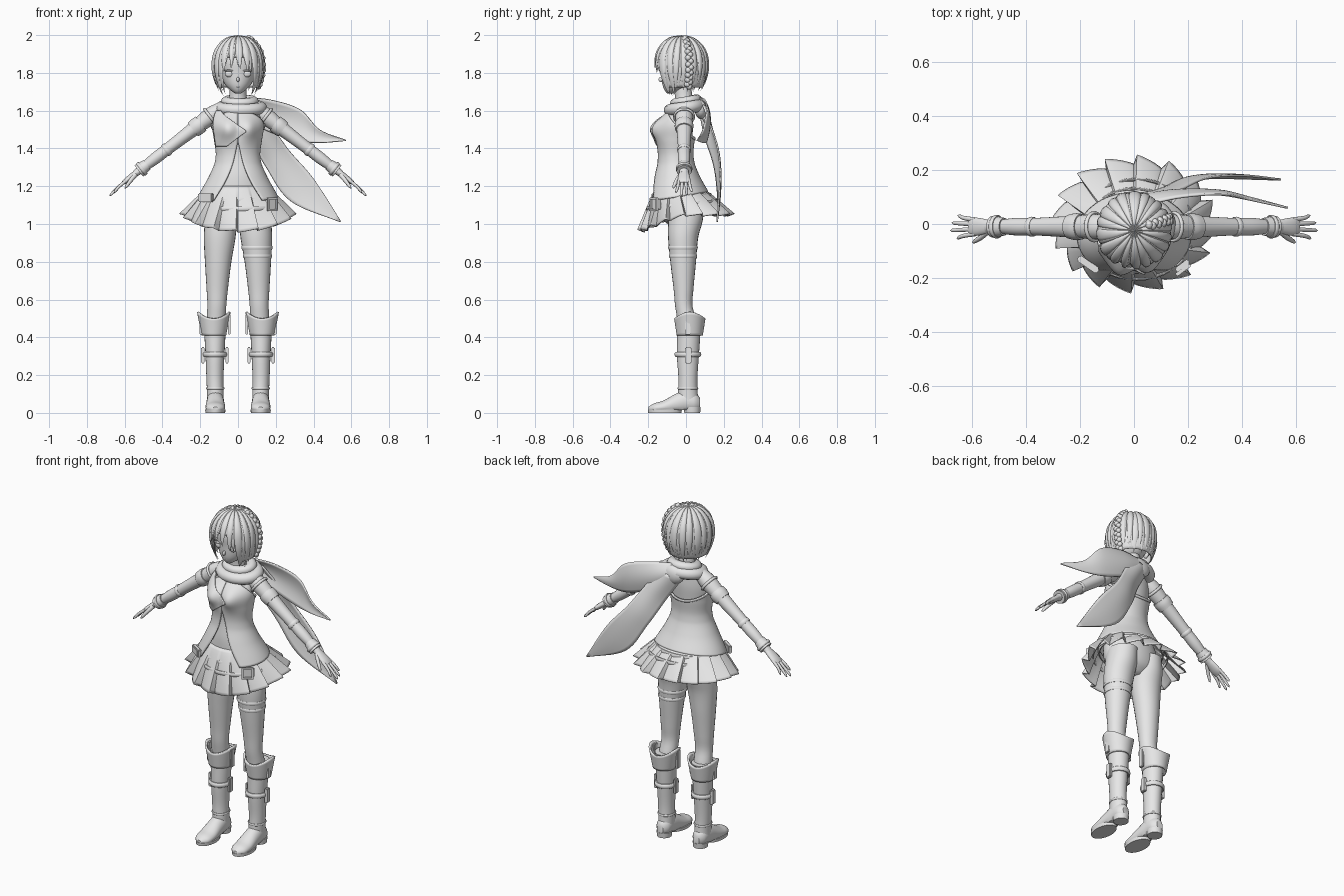
import bpy, bmesh, random
from math import sin, cos, pi, exp, radians
from mathutils import Matrix, Vector

random.seed(4)
if "Cube" in bpy.data.objects:
    bpy.data.objects.remove(bpy.data.objects["Cube"])

grey = bpy.data.materials.new("plain_grey")
grey.use_nodes = True
grey.diffuse_color = (0.8, 0.8, 0.8, 1)
grey.node_tree.nodes["Principled BSDF"].inputs["Base Color"].default_value = (0.8, 0.8, 0.8, 1)
made = []
ID = Matrix.Identity(4)


def finish(name, bm, thick=0, mirror=False):
    bmesh.ops.remove_doubles(bm, verts=bm.verts, dist=1e-5)
    bmesh.ops.recalc_face_normals(bm, faces=bm.faces)
    me = bpy.data.meshes.new(name)
    bm.to_mesh(me)
    bm.free()
    me.materials.append(grey)
    ob = bpy.data.objects.new(name, me)
    bpy.context.collection.objects.link(ob)
    if thick:
        mod = ob.modifiers.new("Thickness", "SOLIDIFY")
        mod.thickness, mod.offset = thick, 0
    if mirror:
        ob.modifiers.new("Mirror", "MIRROR").use_mirror_merge = False
    made.append(ob)


def sheet(name, fn, nu, nv, wrap_u=True, wrap_v=False, caps=False, **kw):
    """Grid surface from fn(u, v), with u across and v along."""
    bm = bmesh.new()
    cu, cv = (nu if wrap_u else nu + 1), (nv if wrap_v else nv + 1)
    g = [[bm.verts.new(fn(i / nu, j / nv)) for i in range(cu)] for j in range(cv)]
    for j in range(nv):
        for i in range(nu):
            a, b = (i + 1) % cu, (j + 1) % cv
            bm.faces.new((g[j][i], g[j][a], g[b][a], g[b][i]))
    if caps:
        bm.faces.new(g[0])
        bm.faces.new(g[-1])
    finish(name, bm, **kw)


def curve(rows, k):
    """Smooth interpolation of table rows keyed by their first column."""
    r = sorted(rows)
    n = len(r)
    k = min(max(k, r[0][0]), r[-1][0])
    i = max(j for j in range(n - 1) if r[j][0] <= k)
    h = r[i + 1][0] - r[i][0]
    t = (k - r[i][0]) / h

    def slope(j, c):
        a, b = r[max(j - 1, 0)], r[min(j + 1, n - 1)]
        return (b[c] - a[c]) / (b[0] - a[0])
    return [(1 + 2 * t) * (1 - t) ** 2 * r[i][c] + t * (1 - t) ** 2 * h * slope(i, c)
            + t * t * (3 - 2 * t) * r[i + 1][c] - t * t * (1 - t) * h * slope(i + 1, c)
            for c in range(1, len(r[0]))]


def loft(name, rows, n=24, m=24, M=ID, floor=-9, caps=True, **kw):
    """Rows are (height, centre x, centre y, radius x, radius y)."""
    z0, z1 = min(r[0] for r in rows), max(r[0] for r in rows)

    def fn(u, v):
        z = z0 + (z1 - z0) * v
        x, y, rx, ry = curve(rows, z)
        p = M @ Vector((x + max(rx, .001) * cos(2 * pi * u), y + max(ry, .001) * sin(2 * pi * u), z))
        p.z = max(p.z, floor)
        return p
    sheet(name, fn, n, m, caps=caps, **kw)


def ring(name, c, rx, ry, r, h, M=ID, lift=0, **kw):
    def fn(u, v):
        a, b = 2 * pi * u, 2 * pi * v
        return M @ Vector((c[0] + (rx + r * cos(b)) * cos(a), c[1] + (ry + r * cos(b)) * sin(a),
                           c[2] + h * sin(b) + lift * sin(a)))
    sheet(name, fn, 40, 10, wrap_v=True, **kw)


def blob(name, places, **kw):
    bm = bmesh.new()
    for loc, size in places:
        bmesh.ops.create_uvsphere(bm, u_segments=14, v_segments=9, radius=1,
                                  matrix=Matrix.Translation(loc) @ Matrix.Diagonal((*size, 1)))
    finish(name, bm, **kw)


def box(name, loc, size, turn=0, **kw):
    bm = bmesh.new()
    bmesh.ops.create_cube(bm, matrix=Matrix.Translation(loc) @ Matrix.Rotation(turn, 4, "Z")
                          @ Matrix.Diagonal((*size, 1)))
    bmesh.ops.bevel(bm, geom=bm.edges[:], offset=min(size) * .2, segments=2, affect="EDGES")
    finish(name, bm, **kw)


# Torso: one surface that the clothes also follow
BODY = [(.98, -.02, .06, .05), (1.02, -.025, .14, .095), (1.08, -.03, .165, .115), (1.15, -.035, .16, .115),
        (1.25, -.05, .13, .10), (1.36, -.055, .105, .082), (1.45, -.055, .115, .088),
        (1.53, -.05, .125, .088), (1.6, -.025, .105, .06), (1.64, -.01, .055, .048), (1.74, -.02, .042, .045)]


def torso(a, z, off=0):
    cy, rx, ry = curve(BODY, z)
    x, y = (rx + off) * cos(a), cy + (ry + off) * sin(a)
    y -= .036 * max(0, -sin(a)) * exp(-((abs(x) - .06) / .045) ** 2 - ((z - 1.5) / .055) ** 2)
    return Vector((x, y, z))


sheet("torso", lambda u, v: torso(2 * pi * u, .98 + .76 * v), 48, 60, caps=True)


def jacket(u, v):
    gap = .01 + .62 * min(1, max(0, (1.43 - (1.6 - .48 * v)) / .31))
    a = -pi / 2 + gap + u * (2 * pi - 2 * gap)
    top, low = 1.525 - .075 * sin(a), 1.145 + .025 * sin(a)
    z = top + (low - top) * v
    return torso(a, z, .009 + .045 * max(0, (1.32 - z) / .2) ** 1.3)


sheet("jacket", jacket, 64, 40, wrap_u=False, thick=.008)


def chest_flap(u, v):
    a = -pi / 2 - 1.15 + u * (1.5 - 2 * abs(v - .42))
    return torso(a, 1.41 + .19 * v, .018)


sheet("chest_flap", chest_flap, 20, 20, wrap_u=False, thick=.007)
sheet("back_trim", lambda u, v: torso(pi * u, 1.525 - .075 * sin(pi * u) + .014 * (v - .5), .014),
      32, 2, wrap_u=False, thick=.008)


# Pleated skirt, lower at the front
def skirt(u, v):
    a = 2 * pi * u
    f = (u * 16 + .002) % 1
    k = 1 + .16 * v * (f - .5)
    s = v ** .85
    hem = 1.04 - .085 * max(0, -sin(a)) ** 1.3 + .015 * f
    return ((.145 + .145 * s) * k * cos(a), -.04 * (1 - v) + (.11 + .13 * s) * k * sin(a), 1.2 + (hem - 1.2) * v)


sheet("skirt", skirt, 160, 14, thick=.006)
ring("belt", (0, -.025, 1.135), .185, .155, .007, .018, lift=.012)
ring("hip_strap", (.01, -.02, 1.1), .215, .185, .006, .012, lift=.02)
box("belt_pouch", (-.17, -.15, 1.14), (.09, .025, .045), -.6)
box("buckle_plate", (.18, -.155, 1.105), (.06, .02, .055), .65)
for k in (-1, 1):
    box("buckle_bar", (.182 + k * .022, -.17 + k * .016, 1.105), (.01, .014, .07), .65)
    box("buckle_rail", (.182, -.17, 1.105 + k * .03), (.055, .014, .01), .65)

# Legs, with a garter on the left one
LEG = [(1.1, .085, .0, .08, .095), (1.02, .09, -.003, .085, .092), (.93, .097, -.015, .084, .08),
       (.8, .105, -.015, .07, .068), (.65, .11, -.013, .056, .052), (.57, .112, -.012, .05, .046),
       (.48, .116, .005, .05, .05), (.3, .12, .01, .04, .045)]
loft("legs", LEG, m=40, mirror=True)
for z in (.83, .875):
    x, y, rx, ry = curve(LEG, z)
    ring("stocking_band", (x, y, z), rx, ry, .004, .01)

# Boots
loft("boots", [(.5, .122, .018, .058, .064), (.4, .122, .014, .055, .061), (.3, .122, .01, .05, .058),
               (.18, .122, .01, .045, .05), (.1, .12, .01, .044, .052), (.05, .12, .012, .044, .056)], mirror=True)
FOOT = Matrix.Rotation(pi / 2, 4, "X")
loft("feet", [(-.075, .12, .05, .02, .03), (-.05, .12, .055, .04, .05), (0, .12, .06, .045, .06),
              (.05, .12, .048, .048, .055), (.12, .12, .03, .052, .035), (.17, .12, .024, .044, .026),
              (.198, .12, .02, .015, .012)], M=FOOT, floor=.015, mirror=True)
loft("toe_soles", [(0, .12, -.112, .052, .088), (.018, .12, -.112, .054, .09)], m=2, mirror=True)
loft("heels", [(0, .12, .033, .04, .042), (.03, .12, .033, .043, .045)], m=2, mirror=True)


def cuff(u, v):
    a = 2 * pi * u
    z = .41 + (.09 + .035 * cos(a) ** 2) * v
    return (.128 + (.06 + .024 * v) * cos(a), .02 + (.064 + .014 * v) * sin(a), z)


sheet("boot_cuffs", cuff, 40, 8, thick=.01, mirror=True)
ring("boot_straps", (.122, .01, .31), .056, .062, .009, .014, mirror=True)
ring("ankle_seams", (.12, .01, .13), .045, .051, .004, .006, mirror=True)
for side in (-1, 1):
    box("boot_buckles", (.122 + side * .064, .012, .305), (.018, .032, .085), mirror=True)
    box("cuff_tabs", (.122 + side * .076, .01, .47), (.014, .03, .11), mirror=True)

# Arms, built along a slanted local axis
ARM = Matrix.Translation((.14, -.01, 1.575)) @ Matrix.Rotation(radians(127.4), 4, "Y")
loft("arms", [(-.06, 0, 0, .035, .04), (0, 0, 0, .046, .047), (.08, 0, 0, .04, .042), (.2, 0, 0, .034, .036),
              (.3, 0, 0, .031, .032), (.38, 0, 0, .031, .032), (.46, 0, 0, .023, .025), (.51, 0, 0, .017, .024)],
     m=32, M=ARM, mirror=True)
loft("palms", [(.49, 0, 0, .016, .022), (.53, 0, 0, .016, .03), (.57, 0, 0, .014, .034), (.592, 0, 0, .009, .03)],
     M=ARM, m=10, mirror=True)
for y, tip in ((-.027, .66), (-.009, .69), (.009, .683), (.026, .655)):
    loft("fingers", [(.565, 0, y, .009, .009), (.62, .002, y * 1.25, .008, .008),
                     (tip - .006, .01, y * 1.55, .006, .006), (tip, .011, y * 1.6, .001, .001)],
         n=10, m=10, M=ARM, mirror=True)
loft("thumbs", [(.505, .004, -.016, .012, .012), (.55, .014, -.04, .011, .011), (.592, .026, -.056, .007, .007),
                (.6, .028, -.058, .001, .001)], n=10, m=10, M=ARM, mirror=True)
loft("sleeve_bands", [(.07, 0, 0, .046, .048), (.095, 0, 0, .048, .05), (.125, 0, 0, .044, .045)], m=6, M=ARM,
     mirror=True)
loft("wrist_cuffs", [(.43, 0, 0, .031, .033), (.455, 0, 0, .034, .037), (.485, 0, 0, .037, .04)], m=6, M=ARM,
     mirror=True)
ring("elbow_bands", (0, 0, .3), .031, .032, .005, .012, M=ARM, mirror=True)
ring("wrist_straps", (0, 0, .465), .036, .039, .005, .009, M=ARM, mirror=True)
ring("armhole_trim", (0, 0, .01), .05, .052, .006, .008, M=ARM, mirror=True)

# Scarf: two wraps, a gathered back and two leaf-shaped tails
ring("scarf_wrap", (.015, -.005, 1.615), .102, .075, .038, .034, lift=.012)
ring("scarf_fold", (.01, 0, 1.65), .07, .055, .03, .026, lift=.01)


def tail(name, rows):
    """Rows are (key, upper x, y, z, lower x, y, z)."""
    def fn(u, v):
        c = curve(rows, v)
        p = Vector(c[:3]).lerp(Vector(c[3:]), u)
        p.y += .03 * sin(pi * u) * (1 - v)
        return p
    sheet(name, fn, 10, 28, wrap_u=False, thick=.008)


tail("upper_scarf_tail", [(0, .04, .07, 1.67, .0, .08, 1.58), (.3, .18, .1, 1.655, .14, .11, 1.5),
                          (.55, .33, .11, 1.605, .31, .11, 1.44), (.75, .43, .09, 1.5, .43, .09, 1.43),
                          (1, .57, .06, 1.445, .57, .06, 1.44)])
tail("lower_scarf_tail", [(0, .1, .09, 1.63, -.03, .07, 1.6), (.25, .18, .13, 1.52, .06, .1, 1.46),
                          (.5, .27, .17, 1.39, .15, .15, 1.3), (.75, .4, .18, 1.24, .28, .17, 1.12),
                          (1, .545, .165, 1.015, .54, .165, 1.01)])
blob("scarf_knot", [((.03, .08, 1.61), (.07, .035, .055))])

# Head and face
loft("head", [(1.69, 0, -.085, .012, .012), (1.705, 0, -.07, .036, .042), (1.74, 0, -.045, .07, .08),
              (1.8, 0, -.03, .093, .1), (1.87, 0, -.025, .105, .108), (1.94, 0, -.02, .08, .085),
              (1.975, 0, -.02, .03, .03)], n=32, m=32)
blob("nose", [((0, -.132, 1.765), (.008, .014, .014))])
blob("mouth", [((0, -.114, 1.726), (.017, .008, .004))])
blob("eyes", [((.046, -.114, 1.795), (.024, .012, .018))], mirror=True)
blob("eyelashes", [((.048, -.119, 1.812), (.028, .012, .005))], mirror=True)
blob("ears", [((.097, -.015, 1.79), (.014, .022, .032))], mirror=True)

# Hair: a cap with overlapping locks that follow one profile
HAIR = [(0, 0, 1.99), (.13, .4, 1.98), (.27, .72, 1.945), (.4, .93, 1.895), (.53, 1, 1.83), (.68, .95, 1.77),
        (.85, .8, 1.71), (1, .62, 1.665)]


def hair(a, s, k=1.0):
    rad, z = curve(HAIR, s)
    return Vector((.131 * rad * k * cos(a), -.025 + .137 * rad * k * sin(a), z + (k - 1) * .1))


def from_front(a):
    return abs((a + pi / 2 + pi) % (2 * pi) - pi)


sheet("hair_cap", lambda u, v: hair(2 * pi * u, v * (.42 if from_front(2 * pi * u) < .85 else .8), .97),
      48, 16, thick=.006)


def lock(a0, width, length, curl, lift):
    def fn(u, v):
        taper = max(0, 1 - v ** 3)
        return hair(a0 + width * cos(2 * pi * u) * taper + curl * v * v, v * length,
                    lift + .06 * sin(2 * pi * u) * taper)
    sheet("hair_lock", fn, 12, 16)


for layer, count in enumerate((24, 18)):
    for i in range(count):
        a = 2 * pi * (i + .5 * layer) / count + random.uniform(-.05, .05)
        d = from_front(a)
        length = .57 if d < .7 else .93 if d < 1.3 else .84
        lock(a, random.uniform(.14, .2), length + random.uniform(-.04, .05), random.uniform(-.15, .15),
             1 + .035 * layer)

# Braid down the left side
blob("braid", [(hair(.3 + .05 * (-1) ** i, .14 + .034 * i, 1.07), (.014, .016, .015)) for i in range(21)])

bpy.ops.object.select_all(action="DESELECT")
for ob in made:
    ob.select_set(True)
bpy.context.view_layer.objects.active = made[0]
bpy.ops.object.shade_smooth_by_angle(angle=radians(45))
